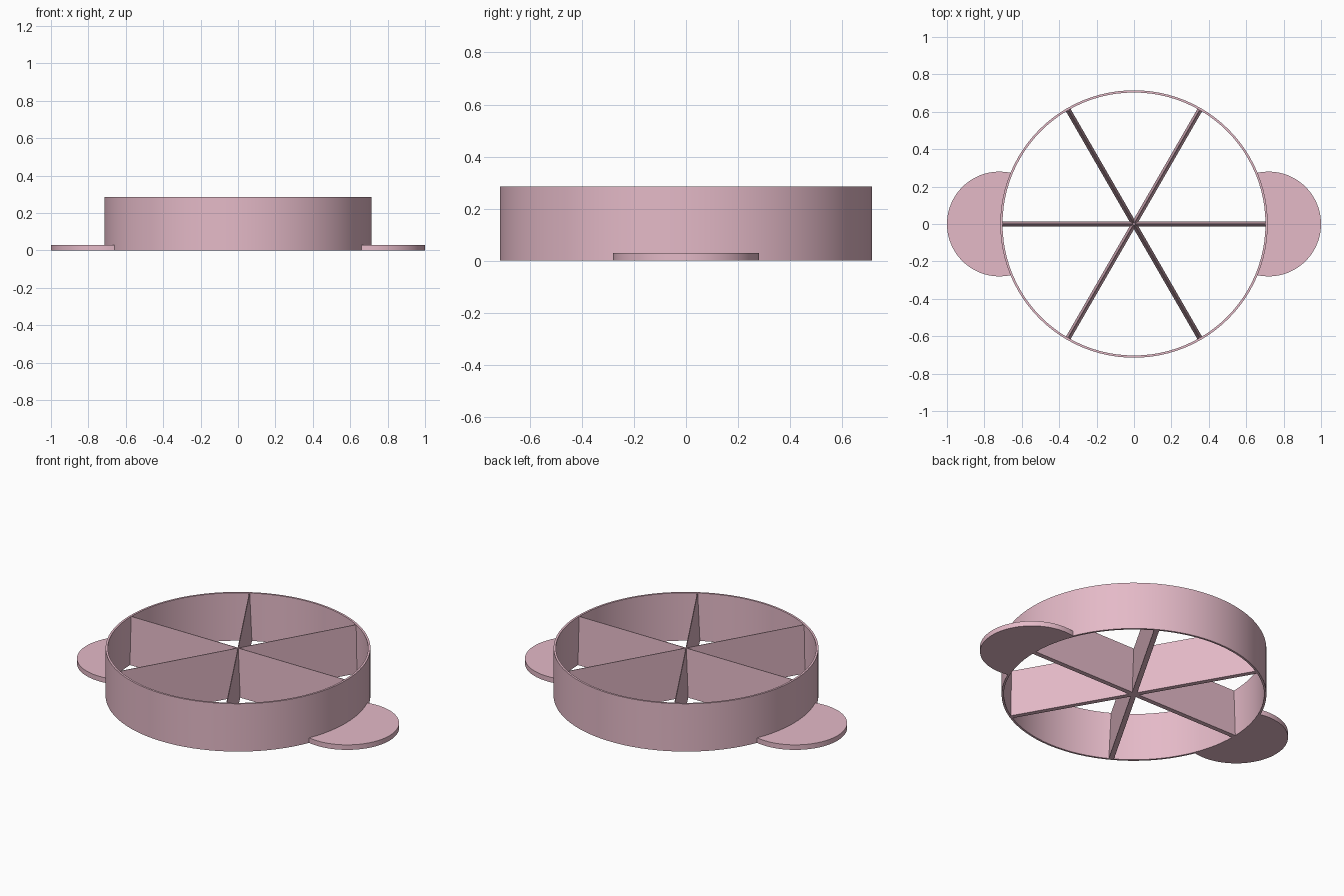
import bpy
import bmesh
from math import sin, cos, pi, asin, acos, radians

cube = bpy.data.objects.get("Cube")
if cube:
    bpy.data.objects.remove(cube, do_unlink=True)

HEIGHT = 0.285
OUTER, INNER = 0.715, 0.703
TAB_X, TAB_R, TAB_H = 0.72, 0.28, 0.03
SEGMENTS = 96

# Single pink plastic
pink = bpy.data.materials.new("pink_plastic")
pink.use_nodes = True
colour = (0.78, 0.49, 0.575, 1)
pink.diffuse_color = colour
pink.node_tree.nodes["Principled BSDF"].inputs["Base Color"].default_value = colour


def finish(bm, name, smooth=True):
    bmesh.ops.recalc_face_normals(bm, faces=bm.faces)
    mesh = bpy.data.meshes.new(name)
    bm.to_mesh(mesh)
    bm.free()
    mesh.materials.append(pink)
    obj = bpy.data.objects.new(name, mesh)
    bpy.context.collection.objects.link(obj)
    if smooth:
        bpy.ops.object.select_all(action='DESELECT')
        obj.select_set(True)
        bpy.context.view_layer.objects.active = obj
        bpy.ops.object.shade_smooth_by_angle(angle=radians(30))
    return obj


def circle_point(r, a, z=0):
    return (r * cos(a), r * sin(a), z)


# Thin round wall, open at top and bottom
bm = bmesh.new()
profile = [(OUTER, 0), (OUTER, HEIGHT), (INNER, HEIGHT), (INNER, 0)]
rings = [[bm.verts.new(circle_point(r, 2 * pi * i / SEGMENTS, z))
          for i in range(SEGMENTS)] for r, z in profile]
for k in range(4):
    a, b = rings[k], rings[(k + 1) % 4]
    for i in range(SEGMENTS):
        j = (i + 1) % SEGMENTS
        bm.faces.new((a[i], a[j], b[j], b[i]))
finish(bm, "ring_wall")

# Three full-width blades, tapering to a thin edge at the top
for n in range(3):
    bm = bmesh.new()
    angle = n * pi / 3
    section = [(-0.014, 0), (0.014, 0), (0.002, HEIGHT), (-0.002, HEIGHT)]
    ends = []
    for x in (-0.706, 0.706):
        ends.append([bm.verts.new((x * cos(angle) - y * sin(angle),
                                   x * sin(angle) + y * cos(angle), z))
                     for y, z in section])
    bm.faces.new(ends[0])
    bm.faces.new(ends[1])
    for i in range(4):
        j = (i + 1) % 4
        bm.faces.new((ends[0][i], ends[0][j], ends[1][j], ends[1][i]))
    finish(bm, f"blade_{n + 1}", smooth=False)

# Rounded grip tabs, trimmed to the curve of the wall
mid = (OUTER + INNER) / 2
cross_x = (mid ** 2 + TAB_X ** 2 - TAB_R ** 2) / (2 * TAB_X)
wall_angle = acos(cross_x / mid)
tab_angle = pi - asin(mid * sin(wall_angle) / TAB_R)
if cross_x > TAB_X:
    tab_angle = pi - tab_angle
for name, side in (("left_tab", 1), ("right_tab", -1)):
    bm = bmesh.new()
    outline = []
    for i in range(49):
        a = tab_angle * (i / 24 - 1)
        outline.append((TAB_X + TAB_R * cos(a), TAB_R * sin(a)))
    for i in range(1, 16):
        a = wall_angle * (1 - i / 8)
        outline.append((mid * cos(a), mid * sin(a)))
    base = bm.faces.new([bm.verts.new((side * x, y, 0)) for x, y in outline])
    top = bmesh.ops.extrude_face_region(bm, geom=[base], use_keep_orig=True)
    verts = [v for v in top["geom"] if isinstance(v, bmesh.types.BMVert)]
    bmesh.ops.translate(bm, verts=verts, vec=(0, 0, TAB_H))
    finish(bm, name)
